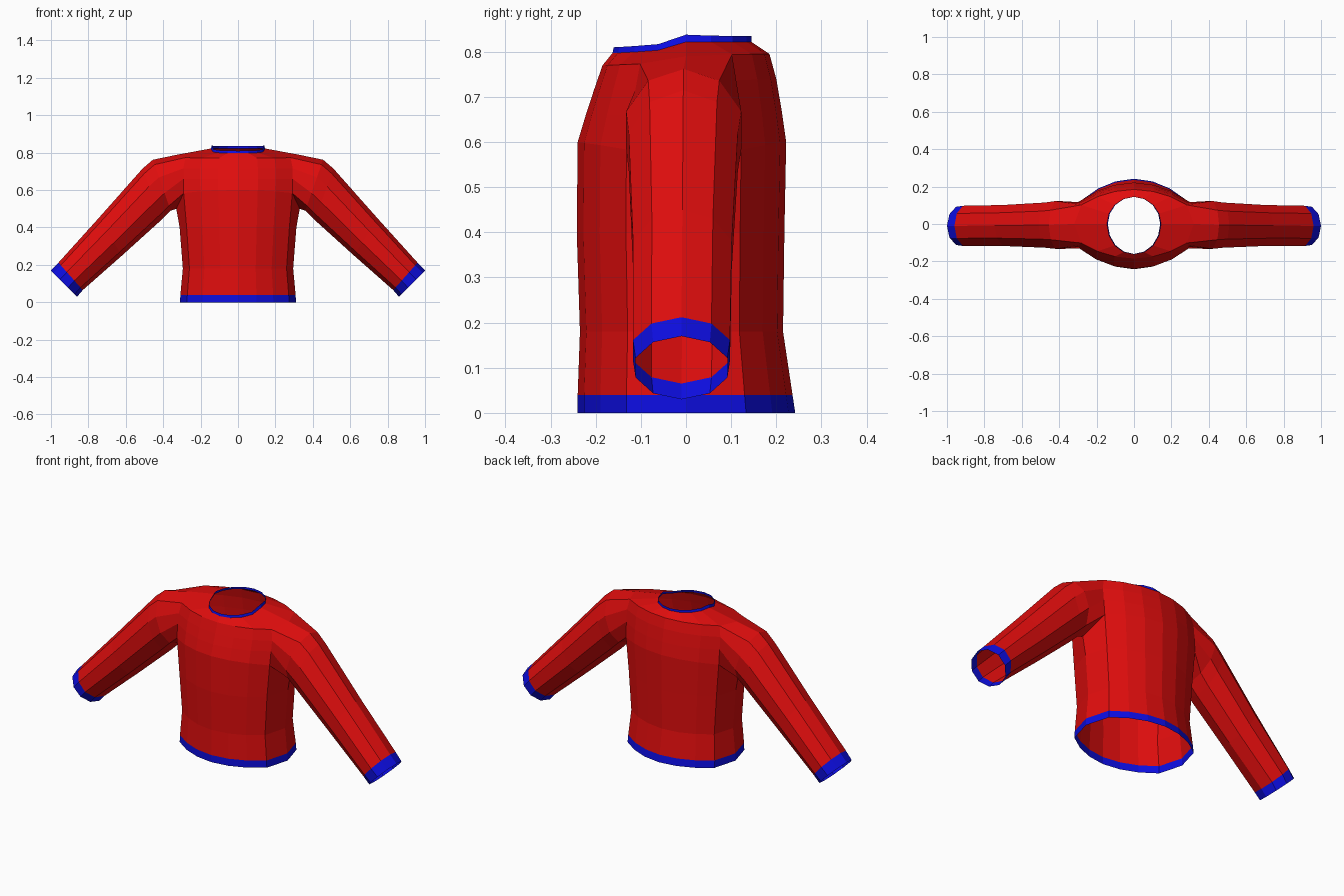
import bpy, bmesh, math

if "Cube" in bpy.data.objects:
    bpy.data.objects.remove(bpy.data.objects["Cube"])


def material(name, rgb):
    m = bpy.data.materials.new(name)
    m.use_nodes = True
    m.diffuse_color = (*rgb, 1)
    m.node_tree.nodes["Principled BSDF"].inputs["Base Color"].default_value = (*rgb, 1)
    return m


RED, BLUE = 0, 1
bm = bmesh.new()

# Half outline of the torso, front centre to side, as fractions
BODY = [(0, 1), (.32, .94), (.61, .79), (.88, .55), (1, 0)]
ROUND = [(math.sin(i * math.pi / 8), math.cos(i * math.pi / 8)) for i in range(5)]


def torso_row(width, front, back, z_front, z_back, z_side, outline=BODY, skip_side=False):
    """Half ring of nine points from front centre round the side to back centre."""
    row = []
    for i in range(9):
        fx, fy = outline[min(i, 8 - i)]
        y, z = (-front, z_front) if i <= 4 else (back, z_back)
        if i == 4 and skip_side:
            row.append(None)
            continue
        row.append(bm.verts.new((width * fx if 0 < i < 8 else 0, y * fy,
                                 z_side + (z - z_side) * fy ** .3)))
    return row


def bridge(a, b, mat, closed=False):
    n = len(a)
    for i in range(n if closed else n - 1):
        j = (i + 1) % n
        corners = (a[i], a[j], b[j], b[i])
        if None not in corners:
            bm.faces.new(corners).material_index = mat


# Torso rows from the hem up to the collar
hem = torso_row(.31, .24, .242, 0, 0, 0)
hem_top = torso_row(.308, .24, .236, .04, .04, .04)
waist = torso_row(.295, .235, .215, .18, .18, .18)
ribs = torso_row(.312, .242, .218, .4, .4, .4)
chest = torso_row(.33, .24, .222, .6, .6, .5)
arm_low = torso_row(.332, .222, .212, .66, .67, .66, skip_side=True)
arm_high = torso_row(.332, .204, .2, .715, .74, .72, skip_side=True)
yoke = torso_row(.32, .185, .185, .77, .795, .79)
neck = torso_row(.145, .163, .145, .797, .822, .822, ROUND)
neck_top = torso_row(.14, .16, .145, .81, .835, .838, ROUND)

bridge(hem, hem_top, BLUE)
rows = [hem_top, waist, ribs, chest, arm_low, arm_high, yoke, neck]
for low, high in zip(rows, rows[1:]):
    bridge(low, high, RED)
bridge(neck, neck_top, BLUE)

# Armhole loop: armpit, up the front, over the shoulder, down the back
armhole = [chest[4], chest[3], arm_low[3], arm_high[3], yoke[3],
           yoke[4], yoke[5], arm_high[5], arm_low[5], chest[5]]


def sleeve_ring(bottom, top, half_y, y_mid):
    ring = []
    for k in range(10):
        a = k * math.tau / 10
        t = (1 - math.cos(a)) / 2
        ring.append(bm.verts.new((bottom[0] + (top[0] - bottom[0]) * t,
                                  y_mid - half_y * math.sin(a),
                                  bottom[1] + (top[1] - bottom[1]) * t)))
    return ring


# Sleeve rings from shoulder to cuff
sleeve = [armhole,
          sleeve_ring((.36, .49), (.455, .762), .134, -.005),
          sleeve_ring((.41, .44), (.51, .715), .127, -.006),
          sleeve_ring((.62, .25), (.745, .45), .115, -.008),
          sleeve_ring((.83, .065), (.96, .212), .113, -.01),
          sleeve_ring((.86, .03), (1, .17), .107, -.01)]
for n, (a, b) in enumerate(zip(sleeve, sleeve[1:])):
    bridge(a, b, BLUE if n == len(sleeve) - 2 else RED, closed=True)

bmesh.ops.recalc_face_normals(bm, faces=bm.faces)
# An open shell may come out inside out, so check a front hem face
bm.faces.ensure_lookup_table()
if bm.faces[0].normal.y > 0:
    bmesh.ops.reverse_faces(bm, faces=bm.faces)

mesh = bpy.data.meshes.new("sweater")
bm.to_mesh(mesh)
bm.free()
mesh.materials.append(material("red_knit", (.75, .004, .004)))
mesh.materials.append(material("blue_trim", (.004, .004, .75)))

sweater = bpy.data.objects.new("sweater", mesh)
bpy.context.collection.objects.link(sweater)

# Mirror the half garment across the centre
mirror = sweater.modifiers.new("other_half", "MIRROR")
mirror.use_clip = True
mirror.merge_threshold = .0005
